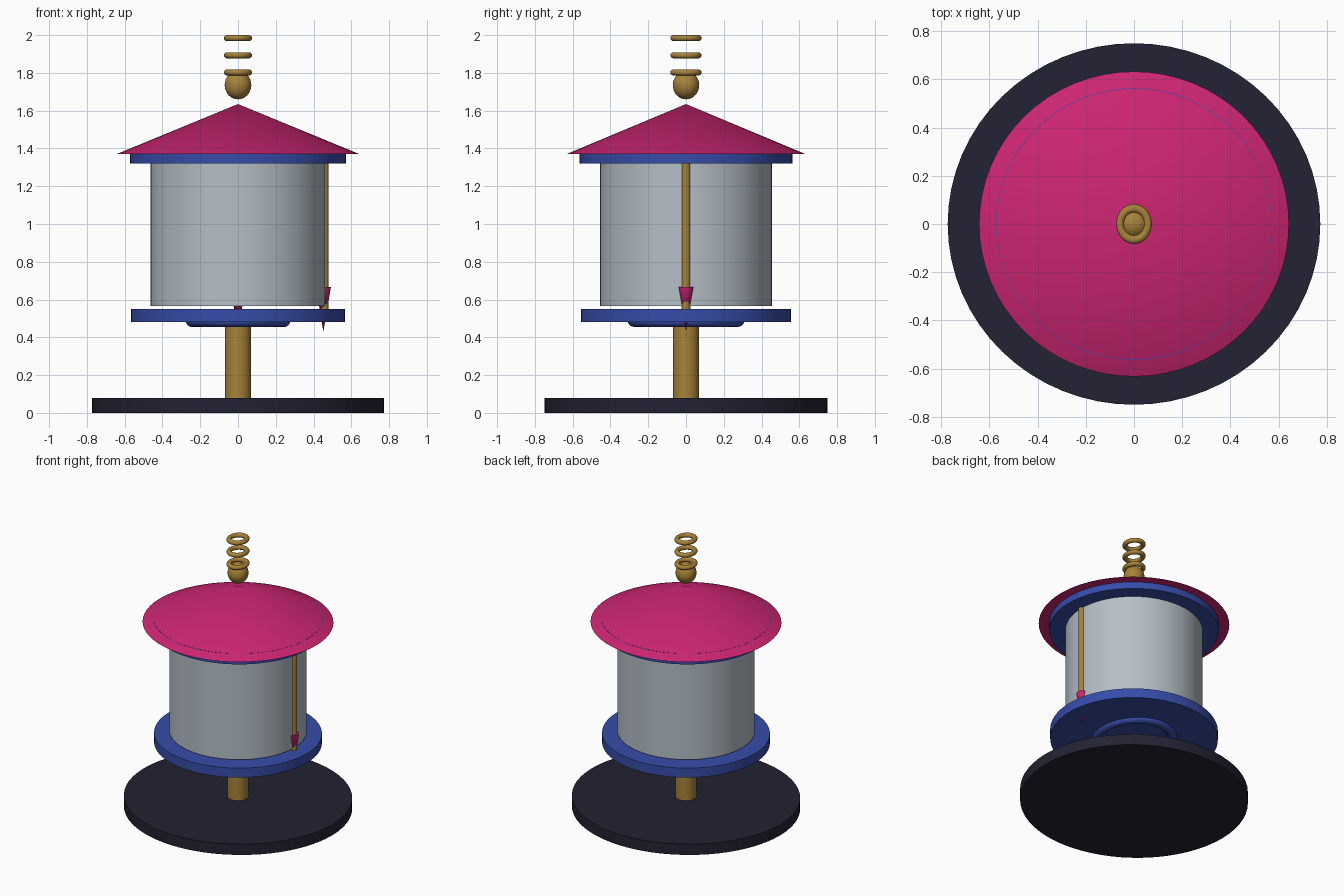
import bpy, math

if "Cube" in bpy.data.objects:
    bpy.data.objects.remove(bpy.data.objects["Cube"])


def material(name, rgb):
    m = bpy.data.materials.new(name)
    m.diffuse_color = (*rgb, 1)
    m.use_nodes = True
    m.node_tree.nodes["Principled BSDF"].inputs["Base Color"].default_value = m.diffuse_color
    return m


DARK = material("dark_navy", (0.016, 0.016, 0.033))
GOLD = material("gold", (0.39, 0.225, 0.042))
BLUE = material("blue", (0.038, 0.073, 0.40))
GREY = material("silver_grey", (0.46, 0.52, 0.57))
PINK = material("pink", (0.61, 0.019, 0.17))


def finish(name, mat, scale):
    """Name, stretch, colour and smooth the newly added part."""
    ob = bpy.context.object
    ob.name = name
    ob.scale = scale
    ob.data.materials.append(mat)
    bpy.ops.object.transform_apply(location=False, rotation=False, scale=True)
    bpy.ops.object.shade_smooth_by_angle(angle=math.radians(35))
    return ob


def frustum(name, mat, z0, z1, r0, r1, ratio=1.0, x=0.0, sides=64):
    """Upright cone or cylinder; ratio is its depth divided by its width."""
    bpy.ops.mesh.primitive_cone_add(vertices=sides, radius1=r0, radius2=r1,
                                    depth=z1 - z0, location=(x, 0, (z0 + z1) / 2))
    return finish(name, mat, (1, ratio, 1))


def ring(name, mat, z, major, minor, ratio):
    bpy.ops.mesh.primitive_torus_add(major_segments=48, minor_segments=16,
                                     major_radius=major, minor_radius=minor,
                                     location=(0, 0, z))
    return finish(name, mat, (1, ratio, 1))


# Stand
frustum("base", DARK, 0, 0.08, 0.773, 0.773, 0.97)
frustum("pole", GOLD, 0.07, 0.53, 0.069, 0.069)
ring("collar", BLUE, 0.486, 0.245, 0.031, 1.115)

# Drum between two rims
frustum("lower_rim", BLUE, 0.48, 0.55, 0.566, 0.566, 0.982)
frustum("drum", GREY, 0.565, 1.33, 0.463, 0.463, 0.983)
frustum("upper_rim", BLUE, 1.32, 1.40, 0.572, 0.572, 0.985)

# Pointed roof
frustum("roof", PINK, 1.37, 1.635, 0.643, 0, 0.984)

# Hanging cord with a pointed weight, and the spindle tip inside the drum
frustum("cord", GOLD, 0.52, 1.34, 0.023, 0.023, x=0.456, sides=24)
frustum("weight", PINK, 0.43, 0.667, 0, 0.04, x=0.452, sides=24)
frustum("spindle_tip", PINK, 0.43, 0.667, 0, 0.04, sides=24)

# Finial ball and floating rings
bpy.ops.mesh.primitive_uv_sphere_add(segments=32, ring_count=16, radius=0.072,
                                     location=(0, 0, 1.735))
finish("finial_ball", GOLD, (0.98, 0.97, 1.04))
for i in range(3):
    ring(f"finial_ring_{i + 1}", GOLD, 1.802 + 0.091 * i, 0.058, 0.016, 1.12)
